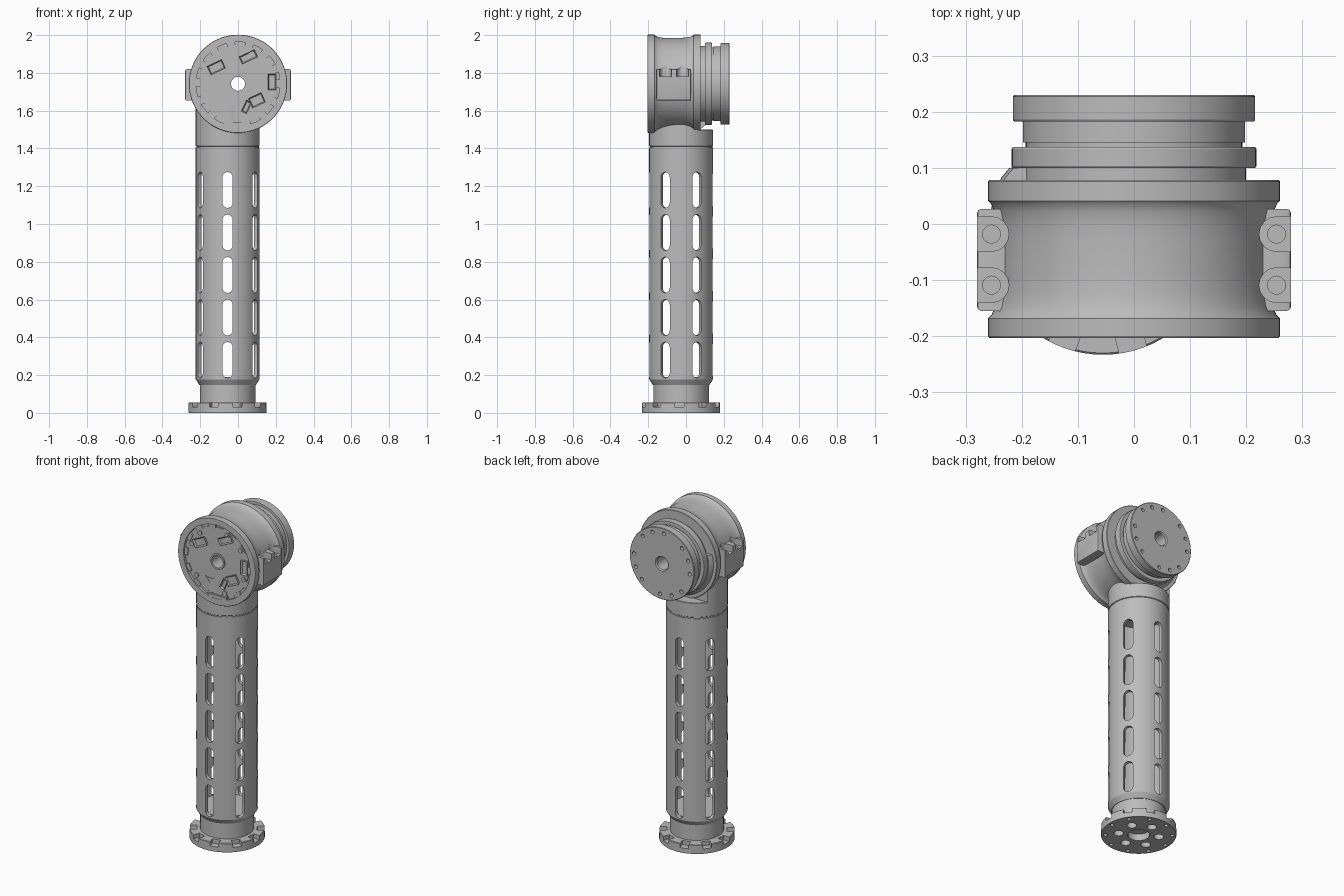
import bpy, bmesh
from math import pi, sin, cos, radians
from mathutils import Matrix, Vector

if "Cube" in bpy.data.objects:
    bpy.data.objects.remove(bpy.data.objects["Cube"])

grey = bpy.data.materials.new("machined_grey")
grey.use_nodes = True
grey.diffuse_color = (0.5, 0.5, 0.5, 1)
grey.node_tree.nodes["Principled BSDF"].inputs["Base Color"].default_value = (0.5, 0.5, 0.5, 1)

T = Matrix.Translation
COLUMN = T((-0.055, -0.026, 0))                        # vertical arm axis
HEAD = T((0, 0, 1.742)) @ Matrix.Rotation(-pi / 2, 4, "X")   # joint axis, local z -> +y
RADIAL = Matrix(((0, 0, 1), (1, 0, 0), (0, 1, 0))).to_4x4()  # extrude outwards along x


def turn(a):
    return Matrix.Rotation(a, 4, "Z")


def finish(name, bm, smooth=True):
    bmesh.ops.recalc_face_normals(bm, faces=bm.faces)
    me = bpy.data.meshes.new(name)
    bm.to_mesh(me)
    bm.free()
    me.materials.append(grey)
    ob = bpy.data.objects.new(name, me)
    bpy.context.collection.objects.link(ob)
    if smooth:
        shade(ob)
    return ob


def activate(ob):
    bpy.ops.object.select_all(action="DESELECT")
    ob.select_set(True)
    bpy.context.view_layer.objects.active = ob


def shade(ob):
    activate(ob)
    bpy.ops.object.shade_smooth_by_angle(angle=radians(30))


def lathe(name, profile, matrix, steps=72, cut=()):
    """Revolve a closed (radius, height) loop; cut = planes whose far side is removed."""
    bm = bmesh.new()
    vs = [bm.verts.new((r, 0, h)) for r, h in profile]
    edges = [bm.edges.new((a, b)) for a, b in zip(vs, vs[1:])]
    if profile[0][0] > 0:
        edges.append(bm.edges.new((vs[-1], vs[0])))
    bmesh.ops.spin(bm, geom=vs + edges, axis=(0, 0, 1), cent=(0, 0, 0),
                   angle=2 * pi, steps=steps, use_merge=False)
    bmesh.ops.remove_doubles(bm, verts=bm.verts, dist=1e-5)
    bm.transform(matrix)
    for co, no in cut:
        geom = bm.verts[:] + bm.edges[:] + bm.faces[:]
        r = bmesh.ops.bisect_plane(bm, geom=geom, plane_co=co, plane_no=no, clear_outer=True)
        bmesh.ops.holes_fill(bm, edges=[e for e in bm.edges if e.is_boundary])
    return finish(name, bm)


def slot(bm, matrix, r, half, depth, n=8):
    """Prism with rounded ends, long along local y, extruded along local z."""
    pts = []
    for s in (1, -1):
        for i in range(n + 1):
            a = pi * i / n + (0 if s > 0 else pi)
            pts.append(Vector((r * cos(a), s * half + r * sin(a), 0)))
    f = bm.faces.new([bm.verts.new(matrix @ p) for p in pts])
    up = bmesh.ops.extrude_face_region(bm, geom=[f])["geom"]
    move = matrix.to_3x3() @ Vector((0, 0, depth))
    bmesh.ops.translate(bm, vec=move, verts=[v for v in up if isinstance(v, bmesh.types.BMVert)])


def drill(bm, matrix, r, depth, n=20):
    bmesh.ops.create_cone(bm, cap_ends=True, segments=n, radius1=r, radius2=r, depth=depth,
                          matrix=matrix @ T((0, 0, depth / 2)))


def box(bm, matrix, size):
    return bmesh.ops.create_cube(bm, size=1, matrix=matrix @ Matrix.Diagonal((*size, 1)))["verts"]


def subtract(targets, bm):
    cutter = finish("cutter", bm, False)
    cutter.hide_render = True
    for ob in targets:
        activate(ob)
        m = ob.modifiers.new("cut", "BOOLEAN")
        m.operation, m.solver, m.object = "DIFFERENCE", "EXACT", cutter
        bpy.ops.object.modifier_apply(modifier=m.name)
        shade(ob)
    bpy.data.objects.remove(cutter)


# Base flange with rim notches, bolt holes and centre bore
flange = lathe("base_flange", [(0, 0), (0.205, 0), (0.207, 0.003), (0.207, 0.052),
                               (0.204, 0.055), (0, 0.055)], COLUMN)
bm = bmesh.new()
for i in range(10):
    ray = COLUMN @ turn(radians(-75 + 36 * i))
    box(bm, ray @ T((0.21, 0, 0.055)), (0.09, 0.05, 0.05))
    drill(bm, ray @ T((0.183, 0, -0.02)), 0.011, 0.045)
for i in range(6):
    drill(bm, COLUMN @ turn(radians(60 * i + 30)) @ T((0.112, 0, -0.02)), 0.027, 0.05)
drill(bm, COLUMN @ T((0, 0, -0.02)), 0.06, 0.06, 32)
subtract([flange], bm)

# Slim neck above the flange
lathe("base_collar", [(0, 0.05), (0.147, 0.05), (0.147, 0.16), (0, 0.16)], COLUMN)

# Hollow column with six rows of five slots
tube = lathe("column_tube", [(0.145, 0.148), (0.15, 0.148), (0.169, 0.178), (0.169, 1.405),
                             (0.148, 1.405), (0.148, 0.2), (0.145, 0.18)], COLUMN)
bm = bmesh.new()
for row in range(6):
    for k in range(5):
        m = COLUMN @ turn(radians(30 + 60 * row)) @ T((0.11, 0, 0.28 + 0.225 * k)) @ RADIAL
        slot(bm, m, 0.027, 0.068, 0.1)
subtract([tube], bm)
lathe("column_floor", [(0, 0.15), (0.147, 0.15), (0.147, 0.19), (0, 0.19)], COLUMN)

# Upper neck: full round shoulder, then a part that runs up into the housing
lathe("upper_shoulder", [(0, 1.395), (0.165, 1.395), (0.165, 1.411), (0.169, 1.414),
                         (0.169, 1.497), (0.166, 1.5), (0, 1.5)], COLUMN)
lathe("upper_neck", [(0, 1.45), (0.169, 1.45), (0.169, 1.63), (0, 1.63)], COLUMN,
      cut=[((0, 0.07, 0), (0, 1, 0))])

# Joint housing with waisted sides, front pocket and through bore
housing = lathe("joint_housing", [
    (0.038, -0.186), (0.222, -0.186), (0.222, -0.203), (0.258, -0.203), (0.26, -0.2),
    (0.26, -0.168), (0.254, -0.162), (0.248, -0.148), (0.244, -0.125), (0.243, -0.09),
    (0.243, -0.03), (0.245, 0), (0.249, 0.022), (0.255, 0.036), (0.26, 0.041),
    (0.26, 0.076), (0.258, 0.078), (0.038, 0.078)], HEAD, 96)

# Side mounting pads with two open screw pockets each
pads = []
for s, side in ((1, "left"), (-1, "right")):
    bm = bmesh.new()
    box(bm, T((s * 0.245, -0.064, 1.737)), (0.07, 0.182, 0.166))
    outer = [e for e in bm.edges if all(s * v.co.x > 0.27 for v in e.verts)]
    bmesh.ops.bevel(bm, geom=outer, offset=0.008, segments=2, affect="EDGES", profile=0.5)
    pads.append(finish(side + "_mount_pad", bm))
bm = bmesh.new()
for s in (1, -1):
    for y in (-0.018, -0.109):
        slot(bm, T((s * 0.304, y, 1.78)) @ turn(-s * pi / 2), 0.031, 0.05, 0.15)
subtract([housing] + pads, bm)
bm = bmesh.new()
for s in (1, -1):
    for y in (-0.018, -0.109):
        drill(bm, T((s * 0.254, y, 1.75)), 0.016, 0.05)
subtract([housing] + pads, bm)

# Cable ear behind the housing, on one side only
ear = lathe("rear_ear", [(0.1, 0.07), (0.24, 0.07), (0.237, 0.082), (0.222, 0.1), (0.1, 0.1)],
            HEAD, cut=[((0, 0, 1.8), (0, 0, 1)), ((-0.02, 0, 0), (1, 0, 0))])

# Rotating output: stepped drum with a bolt circle on its rear face
drum = lathe("output_drum", [
    (0.038, 0.07), (0.2, 0.07), (0.2, 0.1), (0.216, 0.1), (0.218, 0.103), (0.218, 0.134),
    (0.216, 0.137), (0.193, 0.137), (0.193, 0.145), (0.198, 0.145), (0.198, 0.183),
    (0.214, 0.183), (0.216, 0.186), (0.216, 0.227), (0.213, 0.23), (0.044, 0.23),
    (0.038, 0.224)], HEAD, 96)
bm = bmesh.new()
for i in range(4):
    for d in (-24, 0, 24):
        drill(bm, HEAD @ turn(radians(90 * i + d + 20)) @ T((0.186, 0, 0.2)), 0.011, 0.06)
subtract([drum], bm)

# Circuit board in the front pocket, with a raised bore sleeve
lathe("circuit_board", [(0.045, -0.191), (0.205, -0.191), (0.205, -0.18), (0.045, -0.18)], HEAD)
lathe("bore_sleeve", [(0.037, -0.198), (0.047, -0.198), (0.047, -0.18), (0.037, -0.18)], HEAD, 40)

# Connectors and chips: x, z, width, height, tilt in degrees
bm = bmesh.new()
for x, z, w, h, tilt in [(0.055, 1.885, 0.09, 0.042, 25), (-0.115, 1.83, 0.085, 0.05, 25),
                         (0.18, 1.752, 0.042, 0.085, 0), (0.1, 1.655, 0.075, 0.055, 25),
                         (0.045, 1.62, 0.03, 0.065, -25)]:
    m = T((x, -0.195, z)) @ Matrix.Rotation(radians(-tilt), 4, "Y")
    vs = box(bm, m, (w, 0.016, h))
    front = min({f for v in vs for f in v.link_faces}, key=lambda f: f.calc_center_median().y)
    bmesh.ops.inset_individual(bm, faces=[front], thickness=0.008, depth=-0.01)
box(bm, T((-0.085, -0.192, 1.605)) @ Matrix.Rotation(radians(-40), 4, "Y"), (0.048, 0.008, 0.048))
finish("board_connectors", bm, False)

# Retaining clips and screw heads round the board edge
bm = bmesh.new()
for i in range(14):
    box(bm, HEAD @ turn(radians(26 * i)) @ T((0.211, 0, -0.19)), (0.024, 0.045, 0.012))
for a in (20, 75, 140, 200, 230, 290, 325):
    drill(bm, HEAD @ turn(radians(a)) @ T((0.185, 0, -0.198)), 0.014, 0.014, 16)
box(bm, T((0, -0.194, 1.525)), (0.13, 0.016, 0.03))
finish("board_clips", bm)
